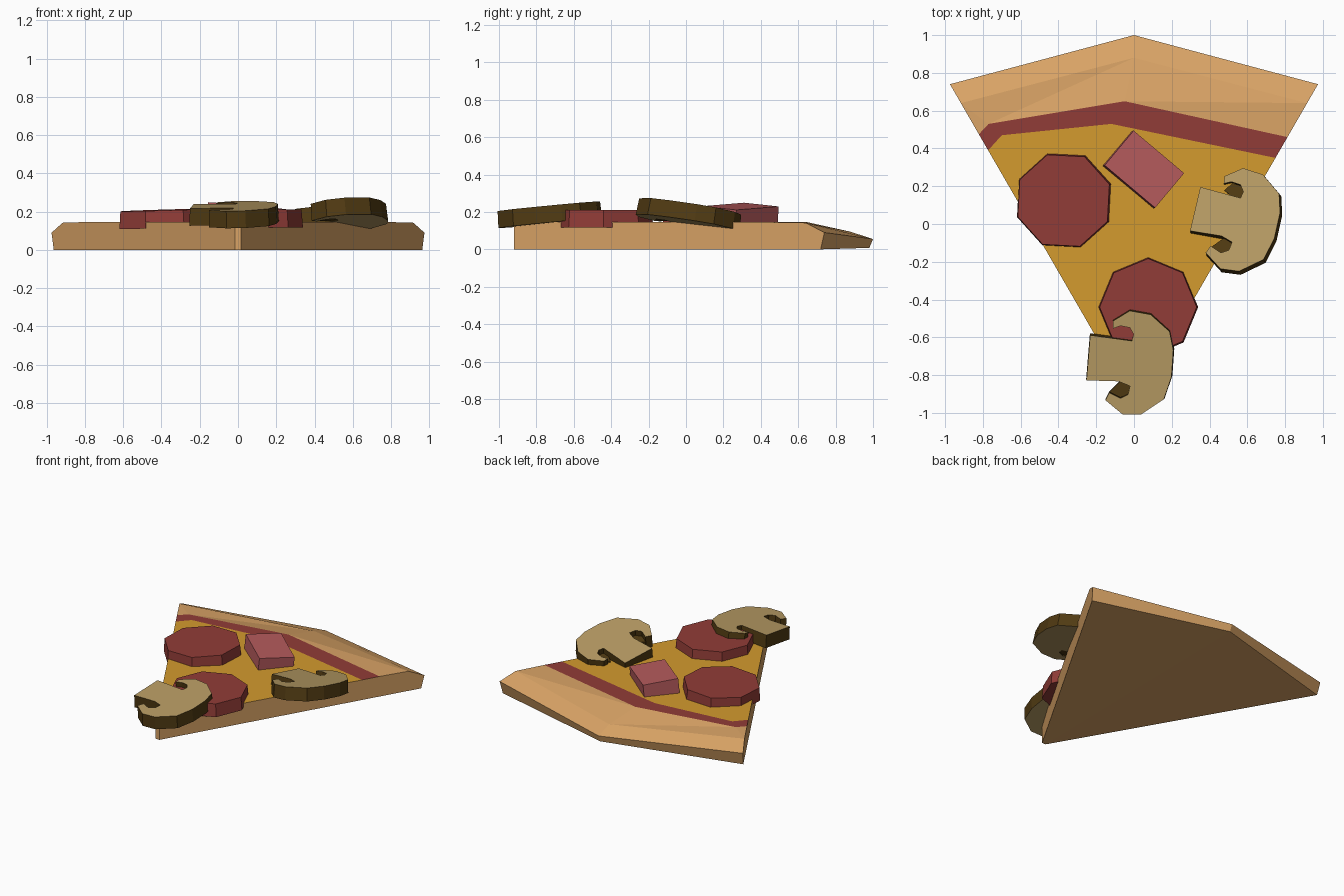
import bpy, bmesh, math
from mathutils import Matrix, Vector

if "Cube" in bpy.data.objects:
    bpy.data.objects.remove(bpy.data.objects["Cube"])


def material(name, r, g, b):
    lin = lambda c: ((c / 255 + 0.055) / 1.055) ** 2.4 if c > 10 else c / 255 / 12.92
    m = bpy.data.materials.new(name)
    m.diffuse_color = (lin(r), lin(g), lin(b), 1)
    m.use_nodes = True
    m.node_tree.nodes["Principled BSDF"].inputs["Base Color"].default_value = m.diffuse_color
    return m


CRUST = material("baked crust", 218, 164, 102)
CHEESE = material("golden cheese", 212, 155, 46)
RED = material("tomato red", 145, 60, 55)
HAM = material("ham pink", 182, 91, 93)
MUSHROOM = material("mushroom flesh", 184, 156, 100)
GILL = material("mushroom dark edge", 80, 58, 18)


def finish(name, bm, mats, matrix=Matrix()):
    bmesh.ops.recalc_face_normals(bm, faces=bm.faces[:])
    me = bpy.data.meshes.new(name)
    bm.to_mesh(me)
    bm.free()
    for m in mats:
        me.materials.append(m)
    ob = bpy.data.objects.new(name, me)
    ob.matrix_world = matrix
    bpy.context.collection.objects.link(ob)
    return ob


def add_prism(bm, pts, z0, z1, base_scale=1.0, top=0, side=0):
    """Extruded outline; the base can be a little wider than the top."""
    lo = [bm.verts.new((x * base_scale, y * base_scale, z0)) for x, y in pts]
    hi = [bm.verts.new((x, y, z1)) for x, y in pts]
    for loop in (lo, hi):
        bm.faces.new(loop).material_index = top
    n = len(pts)
    for i in range(n):
        j = (i + 1) % n
        bm.faces.new((lo[i], lo[j], hi[j], hi[i])).material_index = side


def sloped(x, y, z, sx=0.0, sy=0.0, turn=0.0):
    """Placement on a plane that rises by sx along x and sy along y."""
    tilt = Vector((0, 0, 1)).rotation_difference(Vector((-sx, -sy, 1)))
    return (Matrix.Translation((x, y, z)) @ tilt.to_matrix().to_4x4()
            @ Matrix.Rotation(math.radians(turn), 4, 'Z'))


# Slice: wedge of dough with cheese, a sauce band and a sloping outer crust
bm = bmesh.new()
Z = 0.145


def edge(side, y, z):
    return bm.verts.new((side * (0.015 + (y + 0.92) * 0.578), y, z))


def point(x, y, z=Z):
    return bm.verts.new((x, y, z))


# each side runs: tip bottom, tip top, sauce inner, sauce outer, shoulder, rim, base
L = [edge(-1, y, z) for y, z in ((-.92, 0), (-.92, Z), (.39, Z), (.475, Z), (.64, .142), (.74, .09), (.72, 0))]
R = [edge(1, y, z) for y, z in ((-.92, 0), (-.92, Z), (.35, Z), (.46, Z), (.64, .142), (.74, .09), (.72, 0))]
in_a, in_b = point(-.70, .47), point(-.12, .53)
out_a, out_b = point(-.77, .53), point(-.05, .65)
shoulder, rim, base = point(0, .88, .094), point(0, 1, .055), point(0, .98, .008)
bm.faces.new(L)
bm.faces.new(R)
bm.faces.new((L[0], R[0], R[1], L[1]))
for f in ((L[0], R[0], R[6], base), (L[0], base, L[6]),
          (L[6], base, rim, L[5]), (base, R[6], R[5], rim),
          (L[5], rim, shoulder, L[4]), (rim, R[5], R[4], shoulder),
          (L[4], out_a, L[3]), (L[4], shoulder, out_a), (out_a, shoulder, out_b),
          (out_b, shoulder, R[4]), (out_b, R[4], R[3])):
    bm.faces.new(f)
bm.faces.new((L[1], R[1], R[2], in_b, in_a, L[2])).material_index = 1
for f in ((L[2], in_a, out_a, L[3]), (in_a, in_b, out_b, out_a), (in_b, R[2], R[3], out_b)):
    bm.faces.new(f).material_index = 2
finish("pizza_slice", bm, [CRUST, CHEESE, RED])

# Pepperoni: two eight-sided discs
octagon = [(0.257 * math.cos(i * math.pi / 4), 0.257 * math.sin(i * math.pi / 4)) for i in range(8)]
for name, place in (("pepperoni_back", sloped(-.37, .125, .117, .03, .01, 19.5)),
                    ("pepperoni_front", sloped(.075, -.44, .118, 0, 0, 0))):
    bm = bmesh.new()
    add_prism(bm, octagon, 0, 0.092, 1.03)
    finish(name, bm, [RED], place)

# Ham: one tilted block
bm = bmesh.new()
add_prism(bm, [(.175, .12), (-.175, .12), (-.175, -.12), (.175, -.12)], -0.11, 0)
finish("ham_cube", bm, [HAM], sloped(.055, .29, .23, -.095, -.03, -40))

# Mushrooms: sliced cap with stem, dark edges and dark gills in the notches
outline = [(-.23, -.095), (-.21, .145), (.01, .115), (.02, .15), (0, .185), (-.05, .195),
           (-.09, .18), (-.09, .22), (0, .275), (.11, .255), (.21, .165), (.23, .065),
           (.22, -.075), (.18, -.195), (.06, -.275), (-.04, -.275), (-.13, -.2),
           (-.11, -.16), (-.05, -.19), (-.01, -.17), (0, -.125), (-.06, -.1)]
gills = ([(-.085, .15), (-.05, .195), (0, .185), (.02, .15), (.01, .115), (-.04, .122)],
         [(-.11, -.16), (-.05, -.102), (0, -.125), (-.01, -.17), (-.05, -.19)])
for name, place in (("mushroom_front", sloped(-.02, -.725, .14, .02, .095)),
                    ("mushroom_right", sloped(.545, .012, .137, .09, -.165, -8))):
    bm = bmesh.new()
    add_prism(bm, outline, 0, 0.09, 1.015, top=0, side=1)
    for g in gills:
        add_prism(bm, g, 0.004, 0.05, 1.0, top=1, side=1)
    finish(name, bm, [MUSHROOM, GILL], place)
